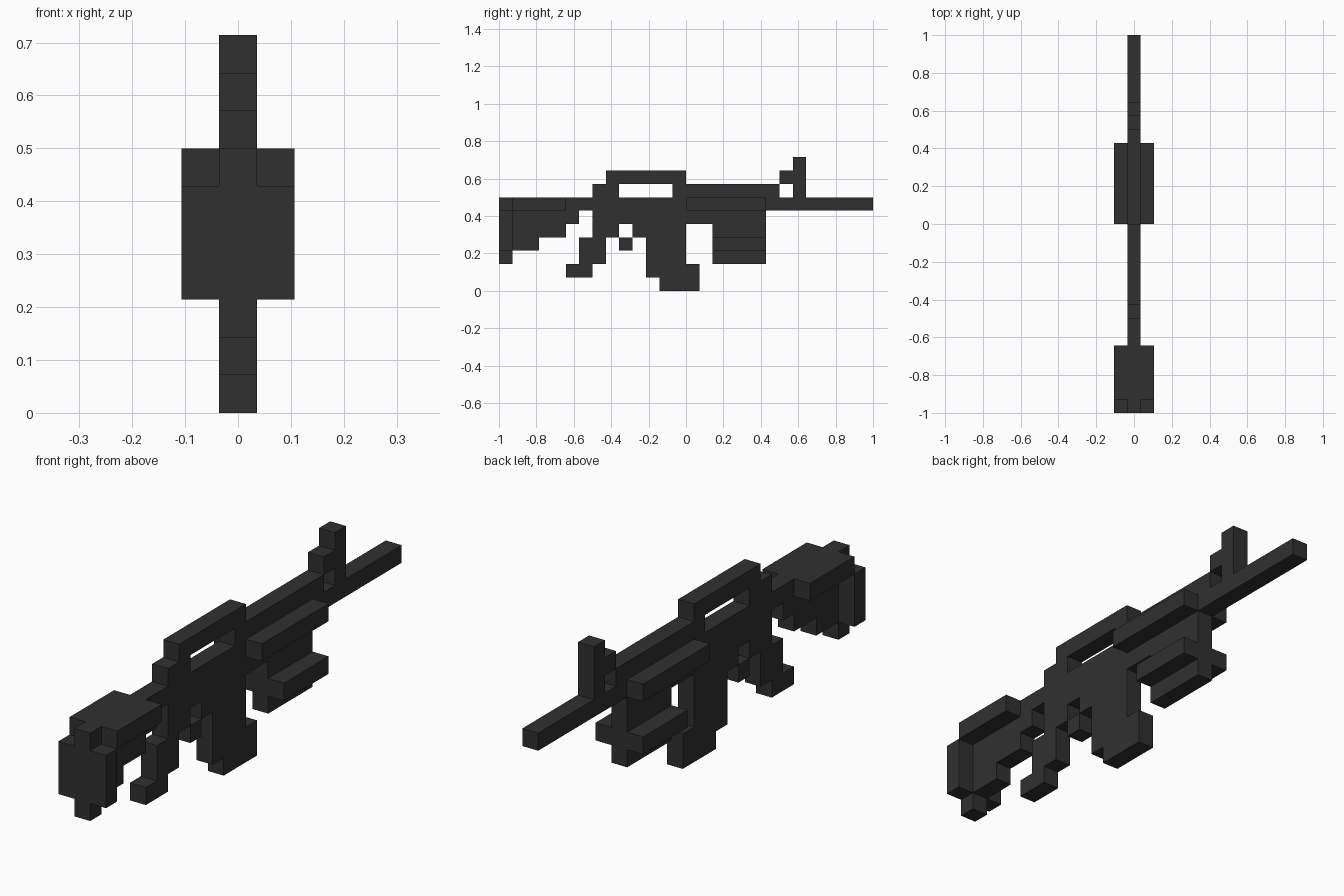
import bpy, bmesh
from mathutils import Vector

cube = bpy.data.objects.get("Cube")
if cube:
    bpy.data.objects.remove(cube, do_unlink=True)

U = 2 / 28  # edge of one block; the model is 28 blocks long and 3 wide

mat = bpy.data.materials.new("gunmetal_black")
mat.use_nodes = True
mat.diffuse_color = (0.03, 0.03, 0.03, 1)
bsdf = mat.node_tree.nodes["Principled BSDF"]
bsdf.inputs["Base Color"].default_value = (0.03, 0.03, 0.03, 1)
bsdf.inputs["Roughness"].default_value = 0.8

# Each part is a list of boxes: (half width in blocks, y start, y end, z start, z end)
# half width 0 = centre column only, 1 = all three columns, "sides" = outer columns only
PARTS = {
    "barrel": [(0, 20, 28, 6, 7)],
    "front_sight": [(0, 22, 23, 7, 10), (0, 21, 22, 8, 9)],
    "receiver": [(0, 7, 14, 5, 7), (0, 7, 9, 4, 5), (0, 10, 14, 4, 5)],
    "carry_handle": [(0, 7, 9, 7, 8), (0, 8, 14, 8, 9), (0, 13, 14, 7, 8)],
    "upper_handguard": [(0, 14, 21, 7, 8), (0, 14, 20, 5, 7)],
    "handguard_rails": [("sides", 14, 20, 6, 7)],
    "foregrip": [(0, 16, 20, 2, 5)],
    "foregrip_rails": [("sides", 16, 20, 3, 4)],
    "magazine": [(0, 11, 14, 2, 4), (0, 11, 15, 1, 2), (0, 12, 15, 0, 1)],
    "trigger": [(0, 9, 10, 3, 4)],
    "pistol_grip": [(0, 6, 8, 2, 4), (0, 5, 7, 1, 2)],
    "stock_body": [(0, 0, 7, 6, 7), (0, 1, 6, 5, 6), (0, 1, 5, 4, 5), (0, 1, 3, 3, 4)],
    "stock_cheek_plate": [("sides", 1, 5, 6, 7)],
    "butt_plate": [(1, 0, 1, 3, 6), (0, 0, 1, 2, 3)],
}
COLUMNS = {0: (0,), 1: (-1, 0, 1), "sides": (-1, 1)}


def cells_of(boxes):
    return {(x, y, z) for w, y0, y1, z0, z1 in boxes for x in COLUMNS[w]
            for y in range(y0, y1) for z in range(z0, z1)}


cells = {name: cells_of(boxes) for name, boxes in PARTS.items()}
solid = set().union(*cells.values())


def build(name, part):
    """Skin the part's blocks, leaving out faces that touch another block."""
    bm = bmesh.new()
    for c in part:
        mid = Vector((c[0], c[1] + 0.5 - 14, c[2] + 0.5))
        for axis in range(3):
            for sign in (-1, 1):
                n = [0, 0, 0]
                n[axis] = sign
                if (c[0] + n[0], c[1] + n[1], c[2] + n[2]) in solid:
                    continue
                a, b = Vector((0, 0, 0)), Vector((0, 0, 0))
                a[(axis + 1) % 3] = 0.5
                b[(axis + 2) % 3] = 0.5 * sign
                f = mid + Vector(n) * 0.5
                bm.faces.new([bm.verts.new((f + p) * U)
                              for p in (-a - b, a - b, a + b, b - a)])
    bmesh.ops.remove_doubles(bm, verts=bm.verts, dist=1e-4)
    # merge coplanar squares into large flat faces
    bmesh.ops.dissolve_limit(bm, angle_limit=0.01, verts=bm.verts, edges=bm.edges)
    me = bpy.data.meshes.new(name)
    bm.to_mesh(me)
    bm.free()
    me.materials.append(mat)
    bpy.context.collection.objects.link(bpy.data.objects.new(name, me))


for name, part in cells.items():
    build(name, part)
